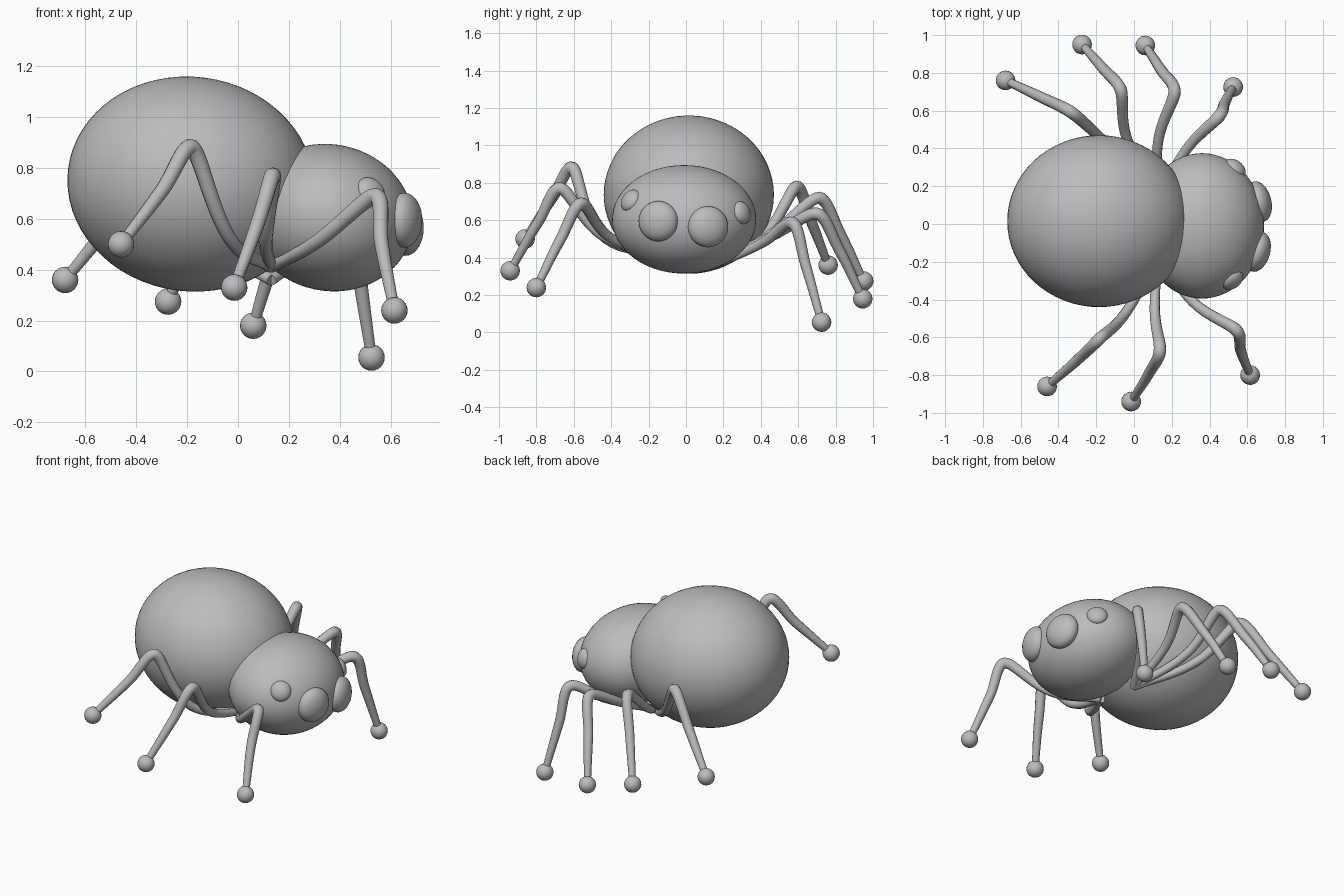
import bpy
from math import radians
from mathutils import Vector

if "Cube" in bpy.data.objects:
    bpy.data.objects.remove(bpy.data.objects["Cube"])

grey = bpy.data.materials.new("plain grey")
grey.use_nodes = True
grey.diffuse_color = (0.5, 0.5, 0.5, 1)
grey.node_tree.nodes["Principled BSDF"].inputs["Base Color"].default_value = (0.5, 0.5, 0.5, 1)


def ellipsoid(name, centre, radii, rotation=(0, 0, 0), segments=48):
    bpy.ops.mesh.primitive_uv_sphere_add(segments=segments, ring_count=segments // 2,
                                         location=centre, rotation=rotation)
    ob = bpy.context.object
    ob.name = name
    ob.scale = radii
    ob.data.materials.append(grey)
    bpy.ops.object.shade_smooth()
    return ob


def leg(name, points):
    # Tapered tube from the root over the knee to a ball foot
    curve = bpy.data.curves.new(name, "CURVE")
    curve.dimensions = "3D"
    curve.bevel_depth = 0.03
    curve.bevel_resolution = 4
    curve.resolution_u = 10
    curve.use_fill_caps = True
    spline = curve.splines.new("BEZIER")
    spline.bezier_points.add(len(points) - 1)
    sizes = (0.75, 0.9, 1.1, 0.95, 0.7)
    for bp, p, size in zip(spline.bezier_points, points, sizes):
        bp.co = p
        bp.radius = size
        bp.handle_left_type = bp.handle_right_type = "AUTO"
    # Tighten the knee bend
    knee = spline.bezier_points[2]
    along = (Vector(points[3]) - Vector(points[1])).normalized() * 0.05
    knee.handle_left_type = knee.handle_right_type = "FREE"
    knee.handle_left, knee.handle_right = knee.co - along, knee.co + along
    curve.materials.append(grey)
    ob = bpy.data.objects.new(name, curve)
    bpy.context.collection.objects.link(ob)
    bpy.ops.object.select_all(action="DESELECT")
    ob.select_set(True)
    bpy.context.view_layer.objects.active = ob
    bpy.ops.object.convert(target="MESH")
    bpy.ops.object.shade_smooth()
    ellipsoid(name + "_foot", points[-1], (0.052,) * 3, segments=24)


# Body: large abdomen and smaller head, both leaning slightly forward
ellipsoid("abdomen", (-0.185, 0.015, 0.737), (0.487, 0.455, 0.422), (0, radians(7), 0), 64)
ellipsoid("head", (0.36, -0.01, 0.605), (0.33, 0.385, 0.288), (0, radians(12), 0), 64)


# Eyes: flattened balls facing outward from the head
def eye(name, centre, outward, radius, depth):
    ob = ellipsoid(name, centre, (radius, radius, depth), segments=32)
    ob.rotation_euler = Vector(outward).to_track_quat("Z", "Y").to_euler()


eye("right_big_eye", (0.655, -0.148, 0.595), (1, -0.3, 0.0), 0.108, 0.065)
eye("left_big_eye", (0.66, 0.118, 0.565), (1, 0.25, 0.0), 0.11, 0.067)
eye("right_small_eye", (0.52, -0.295, 0.705), (0.55, -0.75, 0.5), 0.063, 0.04)
eye("left_small_eye", (0.535, 0.295, 0.64), (0.6, 0.8, 0.25), 0.063, 0.04)

# Legs: root, thigh, knee, shin, foot
right_root = (0.13, -0.15, 0.41)
left_root = (0.13, 0.15, 0.36)
leg("right_rear_leg", [right_root, (-0.03, -0.45, 0.52), (-0.18, -0.605, 0.88),
                       (-0.30, -0.72, 0.71), (-0.46, -0.86, 0.50)])
leg("right_middle_leg", [right_root, (0.11, -0.45, 0.52), (0.137, -0.67, 0.77),
                         (0.08, -0.79, 0.59), (-0.015, -0.94, 0.33)])
leg("right_front_leg", [right_root, (0.31, -0.41, 0.51), (0.54, -0.56, 0.69),
                        (0.565, -0.67, 0.50), (0.615, -0.80, 0.24)])
leg("left_rear_leg", [left_root, (-0.14, 0.42, 0.52), (-0.33, 0.59, 0.78),
                      (-0.50, 0.675, 0.58), (-0.68, 0.76, 0.36)])
leg("left_rear_middle_leg", [left_root, (-0.04, 0.46, 0.53), (-0.07, 0.71, 0.72),
                             (-0.17, 0.83, 0.52), (-0.275, 0.95, 0.275)])
leg("left_front_middle_leg", [left_root, (0.13, 0.45, 0.51), (0.215, 0.70, 0.635),
                              (0.14, 0.82, 0.44), (0.06, 0.945, 0.18)])
leg("left_front_leg", [left_root, (0.29, 0.41, 0.48), (0.45, 0.57, 0.585),
                       (0.48, 0.64, 0.36), (0.525, 0.725, 0.055)])
